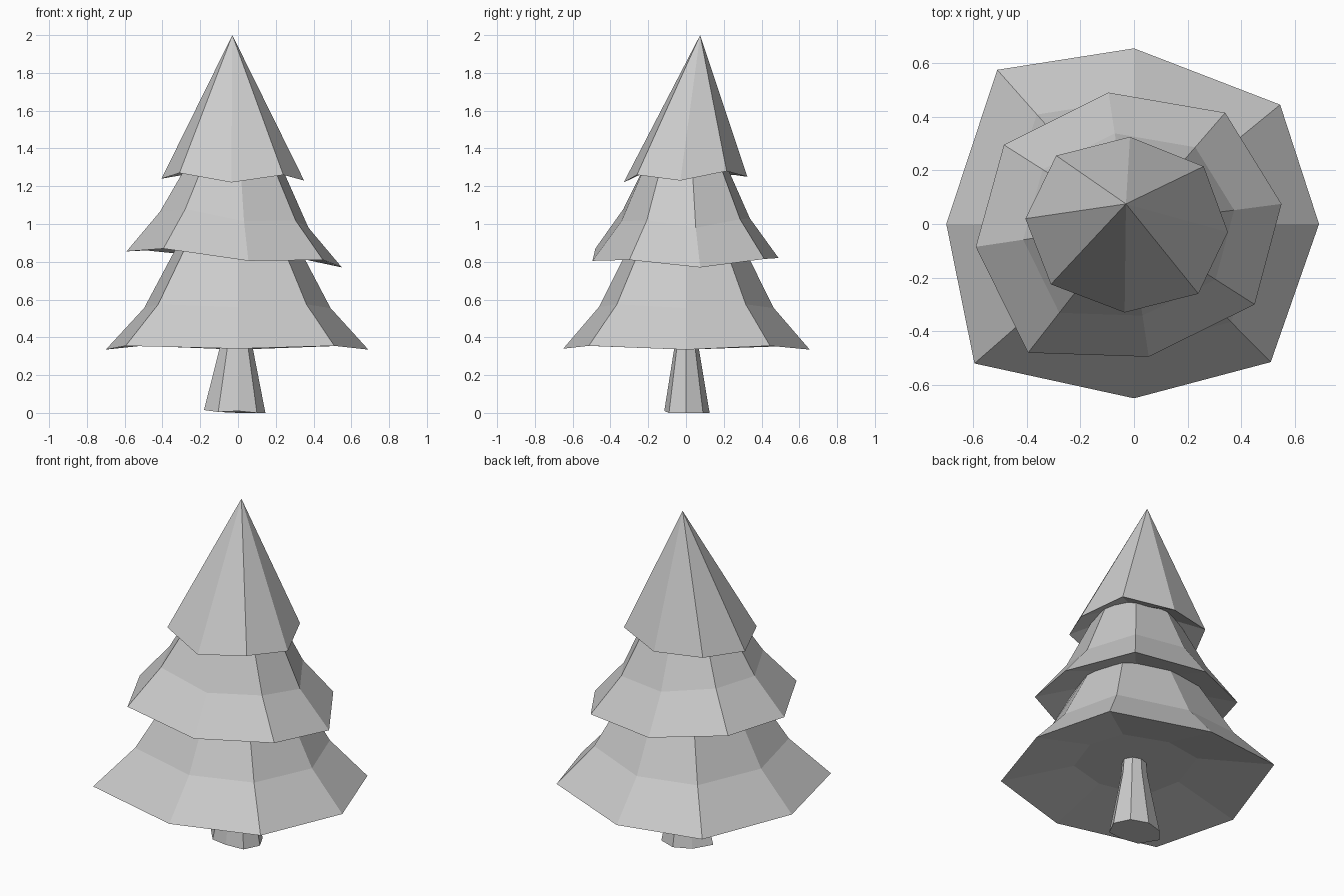
import bpy

if "Cube" in bpy.data.objects:
    bpy.data.objects.remove(bpy.data.objects["Cube"])


def loft(name, rings):
    """Skin a stack of equal-sided rings (a one-point ring is a tip), with flat end caps."""
    verts, faces, ids = [], [], []
    for ring in rings:
        ids.append(list(range(len(verts), len(verts) + len(ring))))
        verts += ring
    for a, b in zip(ids, ids[1:]):
        n = len(a)
        for i in range(n):
            j = (i + 1) % n
            if len(b) == 1:
                faces.append((a[i], a[j], b[0]))
            else:
                faces.append((a[i], a[j], b[j], b[i]))
    faces.append(ids[0][::-1])
    if len(ids[-1]) > 1:
        faces.append(ids[-1])
    mesh = bpy.data.meshes.new(name)
    mesh.from_pydata(verts, [], faces)
    mesh.update()
    obj = bpy.data.objects.new(name, mesh)
    bpy.context.collection.objects.link(obj)
    return obj


def scaled(rim, s, dz, center=(0, 0)):
    cx, cy = center
    return [(cx + (x - cx) * s, cy + (y - cy) * s, z + dz) for x, y, z in rim]


def flat(rim, s, z, center=(0, 0)):
    return [(x, y, z) for x, y, _ in scaled(rim, s, 0, center)]


# Trunk, flared at the foot
foot = [(0.145, 0, 0), (0.10, 0.09, 0), (0, 0.125, 0), (-0.105, 0.09, 0.005),
        (-0.18, 0, 0.015), (-0.105, -0.09, 0.005), (0, -0.115, 0.01), (0.10, -0.09, 0)]
loft("trunk", [foot, flat(foot, 0.53, 0.35), flat(foot, 0.47, 0.45)])

# Lower branches: recessed underside, rim, bend, top
low = [(0.69, 0, 0.335), (0.545, 0.445, 0.355), (0, 0.655, 0.335), (-0.51, 0.575, 0.355),
       (-0.70, 0, 0.335), (-0.595, -0.52, 0.355), (0, -0.65, 0.34), (0.51, -0.515, 0.355)]
loft("lower_branches", [flat(low, 0.45, 0.43), low, scaled(low, 0.71, 0.22), flat(low, 0.44, 0.91)])

# Middle branches, tilted slightly
c = (-0.02, 0)
mid = [(0.55, 0.075, 0.77), (0.34, 0.415, 0.815), (-0.095, 0.49, 0.82), (-0.485, 0.295, 0.86),
       (-0.59, -0.085, 0.855), (-0.395, -0.48, 0.87), (0.055, -0.495, 0.805), (0.45, -0.30, 0.81)]
loft("middle_branches", [flat(mid, 0.46, 0.90, c), mid, scaled(mid, 0.69, 0.21, c),
                         flat(mid, 0.41, 1.34, c)])

# Top branches, straight to an off-centre tip
top = [(0.35, -0.03, 1.23), (0.26, 0.215, 1.28), (-0.015, 0.325, 1.25), (-0.29, 0.255, 1.26),
       (-0.405, 0.02, 1.24), (-0.31, -0.225, 1.27), (-0.035, -0.33, 1.22), (0.24, -0.26, 1.26)]
loft("top_branches", [flat(top, 0.5, 1.33, c), top, [(-0.03, 0.075, 2.0)]])
